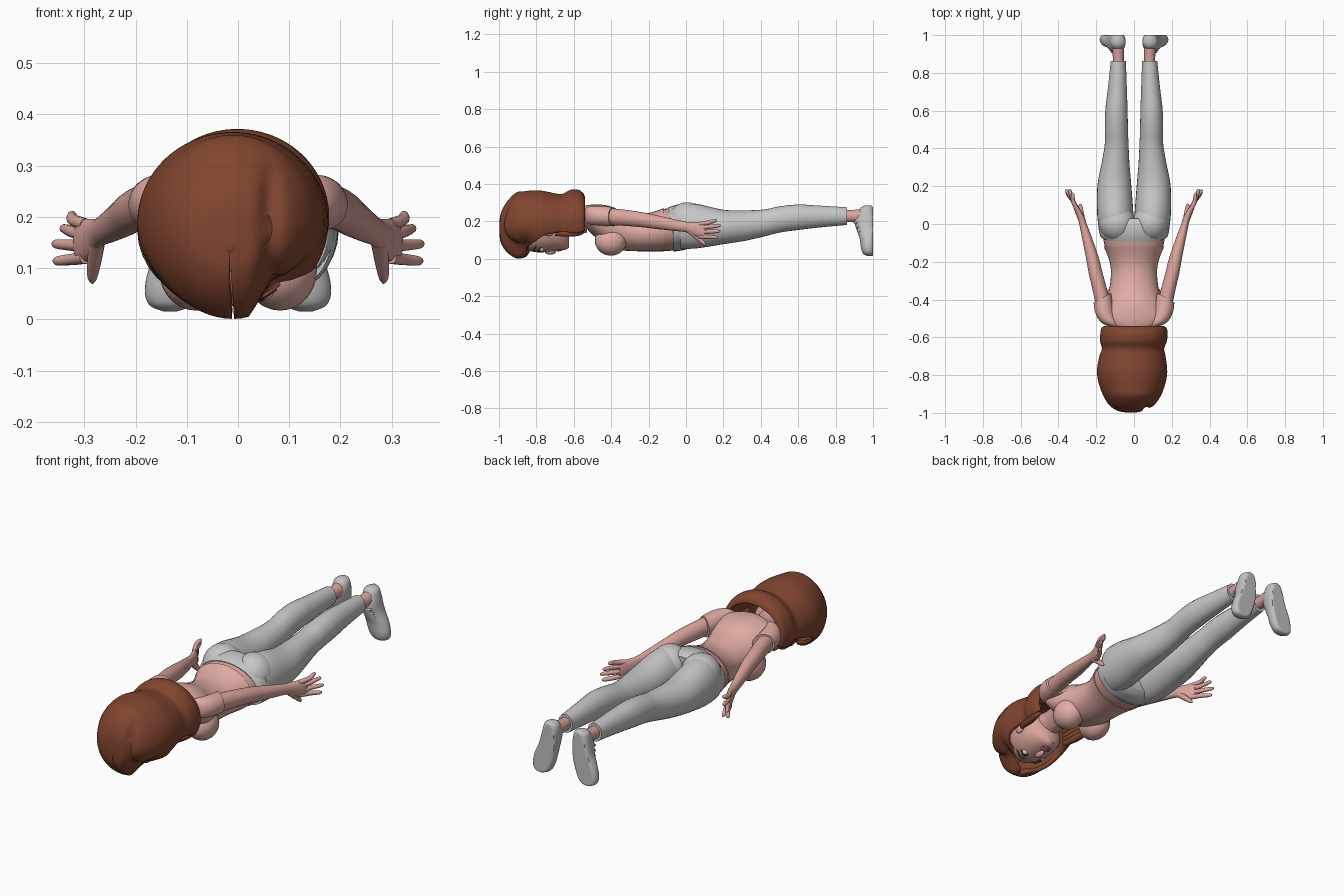
import bpy, bmesh, math
from mathutils import Vector

old = bpy.data.objects.get("Cube")
if old:
    bpy.data.objects.remove(old, do_unlink=True)


def material(name, rgb):
    m = bpy.data.materials.new(name)
    m.use_nodes = True
    m.diffuse_color = (*rgb, 1)
    m.node_tree.nodes["Principled BSDF"].inputs["Base Color"].default_value = (*rgb, 1)
    return m


SKIN = material("skin", (0.70, 0.37, 0.33))
SHIRT = material("pink shirt", (0.76, 0.42, 0.38))
PANTS = material("light grey trousers", (0.58, 0.57, 0.58))
SHOE = material("grey shoe", (0.54, 0.53, 0.53))
HAIR = material("auburn hair", (0.22, 0.06, 0.028))
LIPS = material("lips", (0.50, 0.14, 0.11))
WHITE = material("eye white", (0.75, 0.72, 0.70))
DARK = material("dark lash", (0.06, 0.03, 0.02))


def finish(name, bm, mat):
    bmesh.ops.recalc_face_normals(bm, faces=bm.faces)
    mesh = bpy.data.meshes.new(name)
    bm.to_mesh(mesh)
    bm.free()
    mesh.materials.append(mat)
    mesh.shade_smooth()
    ob = bpy.data.objects.new(name, mesh)
    bpy.context.collection.objects.link(ob)
    bpy.context.view_layer.objects.active = ob
    ob.select_set(True)
    bpy.ops.object.shade_smooth_by_angle(angle=math.radians(50))
    ob.select_set(False)
    return ob


def smooth_rows(rows, steps=4):
    """Catmull-Rom interpolation between neighbouring rows."""
    out = []
    for i in range(len(rows) - 1):
        quad = [rows[max(i - 1, 0)], rows[i], rows[i + 1], rows[min(i + 2, len(rows) - 1)]]
        for k in range(steps):
            t = k / steps
            out.append([b + t * (c - a + t * (2 * a - 5 * b + 4 * c - d + t * (3 * (b - c) + d - a))) / 2
                        for a, b, c, d in zip(*quad)])
    return out + [list(rows[-1])]


def loft(name, rows, mat, axis="y", side=1, n=28, shape=None, cap=True):
    """Rows are (position on axis, centre 1, centre 2, radius 1, radius 2, gap angle)."""
    bm = bmesh.new()
    rings = []
    for row in smooth_rows(rows):
        t, c1, c2, r1, r2 = row[:5]
        gap = row[5] if len(row) > 5 else None
        ring = []
        for k in range(n):
            if gap is None:
                a = math.tau * k / n
            else:
                a = gap + (math.tau - 2 * gap) * k / (n - 1)
            u, v = c1 + r1 * math.sin(a), c2 - r2 * math.cos(a)
            p = Vector((u, t, v)) if axis == "y" else Vector((u, v, t))
            if shape:
                p = shape(p)
            ring.append(bm.verts.new((p.x * side, p.y, p.z)))
        rings.append(ring)
    opened = len(rows[0]) > 5
    for lo, hi in zip(rings, rings[1:]):
        for k in range(n - 1 if opened else n):
            j = (k + 1) % n
            bm.faces.new((lo[k], lo[j], hi[j], hi[k]))
    if cap:
        bm.faces.new(rings[0])
        if not opened:
            bm.faces.new(rings[-1])
    return finish(name, bm, mat)


def ball(name, centre, radii, mat):
    bm = bmesh.new()
    bmesh.ops.create_uvsphere(bm, u_segments=24, v_segments=14, radius=1)
    bmesh.ops.scale(bm, vec=radii, verts=bm.verts)
    bmesh.ops.translate(bm, vec=centre, verts=bm.verts)
    return finish(name, bm, mat)


def strand(name, points, mat):
    """Round tube through (x, y, z, radius) points."""
    curve = bpy.data.curves.new(name, "CURVE")
    curve.dimensions = "3D"
    curve.bevel_depth = 1
    curve.bevel_resolution = 3
    curve.use_fill_caps = True
    spline = curve.splines.new("POLY")
    pts = smooth_rows(points, 5)
    spline.points.add(len(pts) - 1)
    for sp, p in zip(spline.points, pts):
        sp.co = (*p[:3], 1)
        sp.radius = p[3]
    spline.use_smooth = True
    curve.materials.append(mat)
    ob = bpy.data.objects.new(name, curve)
    bpy.context.collection.objects.link(ob)


# Torso, waist and hips
loft("shirt_body", [(-.56, 0, .23, .06, .045), (-.535, 0, .225, .13, .06), (-.49, 0, .205, .165, .085),
                    (-.42, 0, .175, .15, .11), (-.34, 0, .15, .13, .105), (-.25, 0, .14, .122, .10),
                    (-.18, 0, .145, .135, .105), (-.12, 0, .155, .16, .116)], SHIRT)
loft("bare_waist", [(-.2, 0, .148, .122, .095), (-.12, 0, .154, .154, .112), (-.06, 0, .16, .165, .115)], SKIN)


def slope_waist(p):
    return Vector((p.x, p.y + max(0, -.07 - p.y) * 3 * (.27 - p.z) * 2.5, p.z))


loft("trouser_hips", [(-.095, 0, .156, .168, .118), (-.05, 0, .165, .183, .124), (0, 0, .17, .188, .12),
                      (.03, 0, .175, .17, .10)], PANTS, shape=slope_waist)

# Face-down head, neck
loft("head", [(-.90, 0, .18, .03, .04), (-.87, 0, .17, .085, .11), (-.80, 0, .165, .115, .13),
              (-.73, 0, .16, .115, .122), (-.68, 0, .145, .095, .10), (-.645, 0, .12, .064, .072),
              (-.625, 0, .10, .03, .04)], SKIN)
loft("neck", [(-.70, 0, .18, .065, .07), (-.62, 0, .18, .056, .06), (-.53, 0, .20, .07, .06)], SKIN)
ball("nose", (0, -.725, .042), (.017, .032, .02), SKIN)
ball("upper_lip", (0, -.682, .05), (.03, .009, .012), LIPS)
ball("lower_lip", (0, -.668, .053), (.025, .010, .012), LIPS)

for s, tag in ((1, "left"), (-1, "right")):
    # Face details
    ball(tag + "_eye", (s * .047, -.772, .052), (.022, .013, .014), WHITE)
    ball(tag + "_iris", (s * .045, -.772, .042), (.009, .009, .007), DARK)
    strand(tag + "_lash", [(s * .02, -.774, .045, .002), (s * .047, -.79, .042, .003),
                           (s * .075, -.777, .058, .002)], DARK)
    strand(tag + "_brow", [(s * .02, -.802, .04, .003), (s * .05, -.814, .046, .004),
                           (s * .082, -.80, .068, .002)], HAIR)
    ball(tag + "_ear", (s * .117, -.735, .15), (.012, .03, .028), SKIN)

    # Chest and seat
    ball(tag + "_breast", (s * .082, -.402, .095), (.072, .085, .078), SHIRT)
    ball(tag + "_seat", (s * .088, .005, .205), (.096, .1, .097), PANTS)

    # Leg, ankle, shoe
    loft(tag + "_trouser_leg", [(-.03, .095, .17, .09, .115), (.05, .099, .175, .096, .12),
                                (.2, .104, .17, .09, .092), (.32, .098, .178, .074, .081),
                                (.42, .092, .192, .063, .072), (.5, .093, .21, .061, .07),
                                (.6, .093, .222, .059, .068), (.72, .088, .226, .05, .058),
                                (.862, .083, .228, .04, .047)], PANTS, side=s)
    loft(tag + "_ankle", [(.82, .083, .228, .03, .034), (.88, .083, .228, .029, .032),
                          (.96, .085, .23, .034, .04)], SKIN, side=s)
    loft(tag + "_shoe", [(.284, .085, .972, .012, .02), (.272, .085, .968, .034, .035), (.24, .086, .965, .042, .05),
                         (.205, .09, .965, .044, .065), (.16, .097, .972, .048, .062), (.11, .112, .975, .058, .047),
                         (.06, .125, .975, .057, .04), (.028, .131, .978, .042, .032), (.015, .132, .982, .012, .012)],
         SHOE, axis="z", side=s, shape=lambda p: Vector((p.x, min(p.y, 1.0), p.z)))
    for k in range(4):
        z, y = .19 - .022 * k, .905 + .009 * k
        strand(f"{tag}_lace_{k + 1}", [(s * (.072 + .006 * k), y + .008, z, .005), (s * (.096 + .006 * k), y, z, .006),
                                       (s * (.122 + .006 * k), y + .008, z, .005)], SHOE)

    # Sleeve and arm
    loft(tag + "_sleeve", [(-.545, .10, .235, .025, .025), (-.52, .13, .232, .045, .048),
                           (-.47, .155, .23, .05, .052), (-.39, .168, .225, .046, .051)], SHIRT, side=s,
         shape=lambda p: Vector((p.x, p.y - max(0, p.y + .47) * (p.x - .168) * 7, p.z)))
    loft(tag + "_arm", [(-.46, .157, .228, .04, .045), (-.36, .178, .222, .039, .044), (-.26, .203, .212, .037, .041),
                        (-.18, .22, .20, .034, .038), (-.08, .247, .183, .027, .032), (0, .27, .17, .02, .028),
                        (.04, .283, .16, .02, .036), (.085, .304, .152, .016, .043), (.105, .312, .15, .01, .036)],
         SKIN, side=s)
    # Fingers fan out away from the thigh
    for k, (z0, z1, x1, y1) in enumerate(((.185, .203, .328, .165), (.164, .177, .343, .185),
                                          (.142, .147, .358, .183), (.12, .114, .356, .172))):
        strand(f"{tag}_finger_{k + 1}", [(s * .298, .07, z0, .012), (s * .322, .12, (z0 + z1) / 2, .0115),
                                         (s * (x1 - .004), y1 - .012, z1, .009), (s * x1, y1, z1, .003)], SKIN)
    strand(tag + "_thumb", [(s * .275, .02, .15, .016), (s * .28, .06, .115, .014),
                            (s * .284, .095, .083, .010), (s * .284, .105, .071, .003)], SKIN)

    # Locks beside the neck
    for k in range(4):
        z = .135 + .022 * k
        strand(f"{tag}_hair_lock_{k + 1}", [(s * .135, -.70, z, .012), (s * .143, -.63, z, .018),
                                            (s * .148, -.57, z + .005, .016), (s * .135, -.55, z + .01, .005)], HAIR)


def parting(p):
    """Press a side parting into the crown and lift the smaller fringe."""
    front = min(1, max(0, (-.82 - p.y) / .08))
    low = min(1, max(0, (.32 - p.z) / .08))
    g = front * low * .09 * math.exp(-((p.x - .062) / .016) ** 2)
    p = p.lerp(Vector((.05, -.76, .2)), g)
    lift = min(1, max(0, (p.x - .02) / .05)) * min(1, max(0, (-.80 - p.y) / .05))
    p.z += lift * max(0, .2 - p.z) * .3
    return p


# Hair shell: closed over the crown, opening around the face, rolled at the ends
hair = loft("hair", [(-.998, -.015, .16, .02, .03, .02), (-.99, -.015, .165, .07, .08, .02),
                     (-.96, -.012, .17, .118, .132, .02), (-.91, -.01, .178, .152, .175, .02),
                     (-.865, -.01, .183, .17, .178, .1), (-.82, -.01, .187, .182, .178, .85),
                     (-.77, -.01, .19, .186, .174, 1.15), (-.70, -.008, .195, .175, .155, 1.2),
                     (-.66, -.005, .197, .165, .15, 1.2), (-.62, -.003, .20, .177, .168, 1.2),
                     (-.58, 0, .20, .178, .17, 1.2), (-.55, 0, .20, .172, .152, 1.2),
                     (-.54, 0, .20, .155, .128, 1.2)], HAIR, n=72, shape=parting)
thick = hair.modifiers.new("thickness", "SOLIDIFY")
thick.thickness = .022
thick.offset = -1
